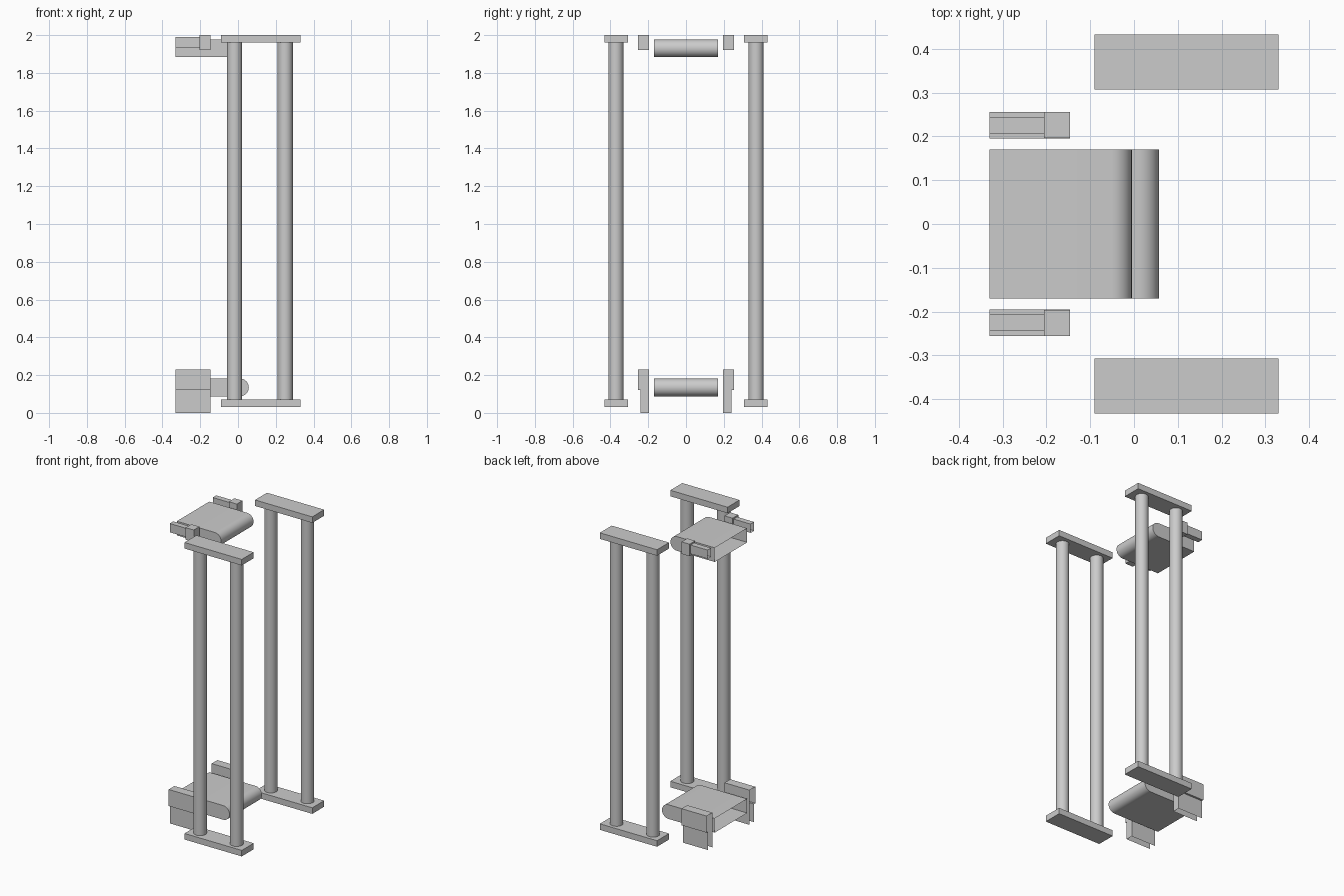
import bpy, bmesh, math

cube = bpy.data.objects.get("Cube")
if cube:
    bpy.data.objects.remove(cube, do_unlink=True)

grey = bpy.data.materials.new("light_grey")
grey.use_nodes = True
tone = (0.6, 0.6, 0.6, 1)
grey.diffuse_color = tone
grey.node_tree.nodes["Principled BSDF"].inputs["Base Color"].default_value = tone

CUT = -0.33  # plane where the roller table and brackets are left open


def finish(name, bm, smooth=False):
    bmesh.ops.recalc_face_normals(bm, faces=bm.faces[:])
    mesh = bpy.data.meshes.new(name)
    bm.to_mesh(mesh)
    bm.free()
    mesh.materials.append(grey)
    obj = bpy.data.objects.new(name, mesh)
    bpy.context.collection.objects.link(obj)
    if smooth:
        bpy.ops.object.select_all(action="DESELECT")
        obj.select_set(True)
        bpy.context.view_layer.objects.active = obj
        bpy.ops.object.shade_smooth_by_angle(angle=math.radians(35))
    return obj


def drop_faces(bm, axis, value):
    """Open the shell where a whole face lies on the given plane."""
    bmesh.ops.recalc_face_normals(bm, faces=bm.faces[:])
    gone = [f for f in bm.faces
            if all(abs(v.co[axis] - value) < 1e-4 for v in f.verts)]
    bmesh.ops.delete(bm, geom=gone, context="FACES")


def prism(name, points, to_3d, axis, depth, openings=(), smooth=False):
    """Extrude a flat profile, then remove the open sides."""
    bm = bmesh.new()
    face = bm.faces.new([bm.verts.new(to_3d(p)) for p in points])
    grown = bmesh.ops.extrude_face_region(bm, geom=[face])["geom"]
    for v in grown:
        if isinstance(v, bmesh.types.BMVert):
            v.co[axis] += depth
    for side, value in openings:
        drop_faces(bm, side, value)
    return finish(name, bm, smooth)


def box(name, x, y, z, openings=()):
    y = sorted(y)
    rect = [(x[0], y[0]), (x[1], y[0]), (x[1], y[1]), (x[0], y[1])]
    return prism(name, rect, lambda p: (p[0], p[1], z[0]), 2, z[1] - z[0], openings)


def post(name, x, y):
    bm = bmesh.new()
    bmesh.ops.create_cone(bm, cap_ends=True, segments=32, radius1=0.04,
                          radius2=0.04, depth=1.89)
    bmesh.ops.translate(bm, verts=bm.verts[:], vec=(x, y, 1.015))
    finish(name, bm, True)


def rounded_shelf(name, tip, z, r=0.047):
    """Flat slab with a half-round nose, open at the cut end."""
    arc = [(tip - r + r * math.cos(a), z + r * math.sin(a))
           for a in (math.pi * (i / 16 - 0.5) for i in range(17))]
    outline = [(CUT, z - r)] + arc + [(CUT, z + r)]
    prism(name, outline, lambda p: (p[0], -0.17, p[1]), 1, 0.34,
          [(0, CUT)], True)


# Shelves
rounded_shelf("upper_shelf", -0.005, 1.93)
rounded_shelf("lower_shelf", 0.057, 0.135)

for label, s in (("front", -1), ("back", 1)):
    # Ladder frame: two plates and two posts
    for level, z in (("bottom", (0.03, 0.07)), ("top", (1.96, 2.0))):
        box(f"{label}_{level}_plate", (-0.09, 0.33), (s * 0.307, s * 0.432), z)
    post(f"{label}_inner_post", -0.018, s * 0.371)
    post(f"{label}_outer_post", 0.25, s * 0.371)

    # Upper rail with its end block
    box(f"{label}_rail", (CUT, -0.205), (s * 0.207, s * 0.244), (1.932, 1.99), [(0, CUT)])
    box(f"{label}_rail_block", (-0.205, -0.146), (s * 0.196, s * 0.255), (1.92, 2.0))

    # Lower bracket: wide head over a thinner skirt
    profile = [(0.195, 0), (0.195, 0.23), (0.255, 0.23),
               (0.255, 0.12), (0.242, 0.12), (0.242, 0)]
    prism(f"{label}_bracket", profile, lambda p: (CUT, s * p[0], p[1]), 0, 0.184,
          [(0, CUT), (2, 0)])
